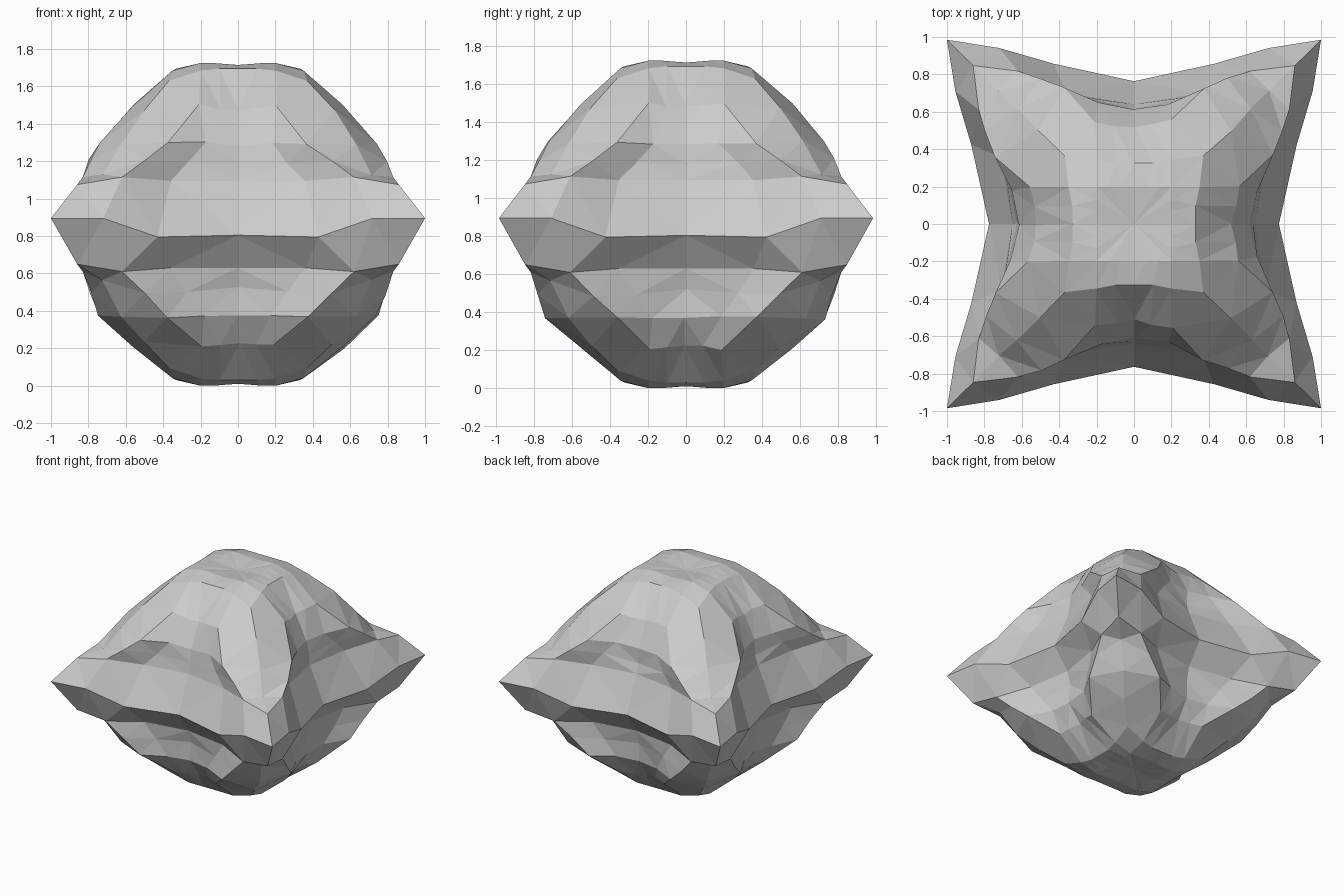
import bpy, bmesh, random
from mathutils import Vector

if "Cube" in bpy.data.objects:
    bpy.data.objects.remove(bpy.data.objects["Cube"], do_unlink=True)

random.seed(4)
MIRROR = 1.735      # upper z + lower z
DEPTH = 0.985       # slightly shallower than wide

# Each ring covers an eighth: side middle, side, ridge edge, diagonal
SEAM = [(0, .775, .81), (.43, .87, .80), (.72, .955, .9), (1, 1, .9)]
RINGS = [  # points, extra bulge below, facet roughness
    ([(0, .65, 1.1), (.36, .71, 1.1), (.62, .83, 1.12), (.86, .86, 1.08)], 0, 0),
    ([(0, .63, 1.18), (.27, .68, 1.2), (.5, .79, 1.21), (.72, .72, 1.13)], .03, .008),
    ([(0, .62, 1.29), (.18, .65, 1.3), (.37, .745, 1.3), (.63, .63, 1.3)], .06, .01),
    ([(0, .52, 1.48), (.1, .54, 1.49), (.2, .56, 1.5), (.51, .51, 1.48)], .02, .01),
    ([(0, .33, 1.7), (.1, .33, 1.7), (.2, .35, 1.69), (.37, .37, 1.635)], 0, 0),
    ([(0, .2, 1.72), (.07, .2, 1.725), (.13, .2, 1.73), (.2, .2, 1.73)], 0, 0),
]
APEX = 1.7


def full_ring(bm, eighth, rough=0, lower=False, bulge=0):
    """Mirror an eighth across the diagonal, then turn it four times."""
    quarter = eighth + [(y, x, z) for x, y, z in (eighth[2], eighth[1])]
    verts = []
    for turn in range(4):
        for x, y, z in quarter:
            for _ in range(turn):
                x, y = y, -x
            if lower:
                z = MIRROR - z - bulge
            shift = Vector([random.uniform(-rough, rough) for _ in range(3)])
            verts.append(bm.verts.new(Vector((x, y * DEPTH, z)) + shift))
    return verts


def bridge(bm, outer, inner):
    n = len(outer)
    for i in range(n):
        j = (i + 1) % n
        bm.faces.new((outer[i], outer[j], inner[j], inner[i]))


bm = bmesh.new()
seam = full_ring(bm, SEAM)

# Upper and lower cushion halves share the seam
for lower in (False, True):
    ring = seam
    for points, bulge, rough in RINGS:
        inner = full_ring(bm, points, rough, lower, bulge)
        bridge(bm, ring, inner)
        ring = inner
    apex = bm.verts.new((0, 0, MIRROR - APEX if lower else APEX))
    for i in range(len(ring)):
        bm.faces.new((ring[i], ring[(i + 1) % len(ring)], apex))

bmesh.ops.triangulate(bm, faces=bm.faces[:], quad_method='BEAUTY')
bmesh.ops.recalc_face_normals(bm, faces=bm.faces[:])
drop = min(v.co.z for v in bm.verts)
bmesh.ops.translate(bm, verts=bm.verts[:], vec=(0, 0, -drop))

mesh = bpy.data.meshes.new("cushion")
bm.to_mesh(mesh)
bm.free()
cushion = bpy.data.objects.new("cushion", mesh)
bpy.context.collection.objects.link(cushion)

# Plain grey fabric
grey = bpy.data.materials.new("light grey fabric")
grey.use_nodes = True
colour = (.6, .6, .6, 1)
grey.diffuse_color = colour
for node in grey.node_tree.nodes:
    if node.type == 'BSDF_PRINCIPLED':
        node.inputs["Base Color"].default_value = colour
mesh.materials.append(grey)
